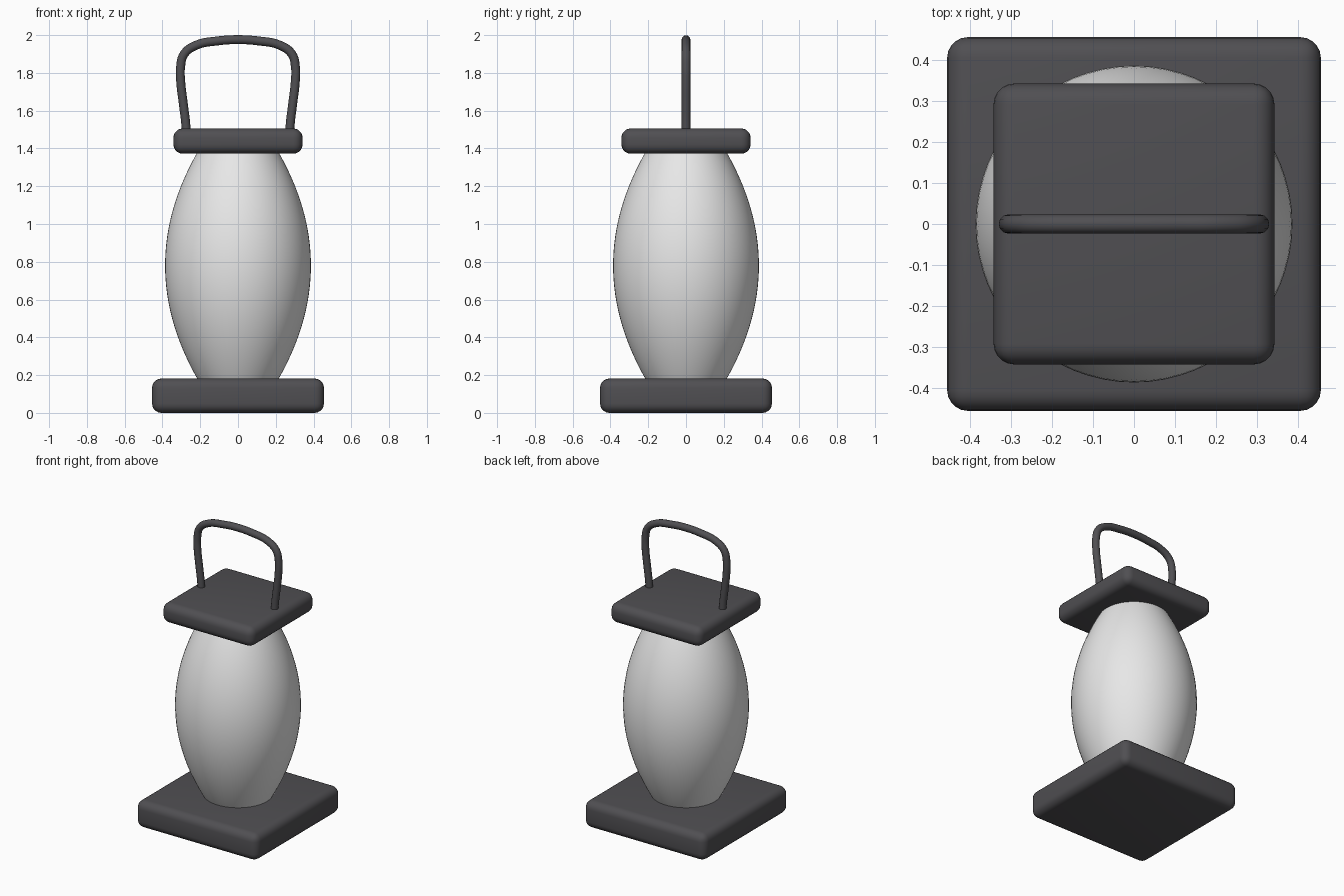
import bpy
import math

if "Cube" in bpy.data.objects:
    bpy.data.objects.remove(bpy.data.objects["Cube"], do_unlink=True)


def material(name, color):
    mat = bpy.data.materials.new(name)
    mat.use_nodes = True
    mat.diffuse_color = color
    mat.node_tree.nodes["Principled BSDF"].inputs["Base Color"].default_value = color
    return mat


dark_metal = material("dark grey metal", (0.08, 0.078, 0.085, 1))
frosted = material("frosted white glass", (0.8, 0.8, 0.8, 1))


def smooth(obj, angle):
    bpy.ops.object.select_all(action="DESELECT")
    obj.select_set(True)
    bpy.context.view_layer.objects.active = obj
    bpy.ops.object.shade_smooth_by_angle(angle=math.radians(angle))


def rounded_slab(name, width, bottom, top, bevel):
    bpy.ops.mesh.primitive_cube_add(size=1, location=(0, 0, (bottom + top) / 2))
    obj = bpy.context.object
    obj.name = name
    obj.scale = (width, width, top - bottom)
    bpy.ops.object.transform_apply(location=False, rotation=False, scale=True)
    mod = obj.modifiers.new("rounded edges", "BEVEL")
    mod.width = bevel
    mod.segments = 5
    bpy.ops.object.modifier_apply(modifier=mod.name)
    obj.data.materials.append(dark_metal)
    smooth(obj, 30)


# Square base and cap
rounded_slab("base", 0.91, 0, 0.182, 0.05)
rounded_slab("cap", 0.684, 1.372, 1.506, 0.05)

# Barrel-shaped globe, a cylinder bulged along its height
SIDES, RINGS, BOTTOM, TOP = 64, 32, 0.16, 1.40
middle = (BOTTOM + TOP) / 2
verts = []
for i in range(RINGS + 1):
    z = BOTTOM + (TOP - BOTTOM) * i / RINGS
    r = 0.386 - 0.475 * (z - middle) ** 2
    for j in range(SIDES):
        a = math.tau * j / SIDES
        verts.append((r * math.cos(a), r * math.sin(a), z))
faces = [(i * SIDES + j, i * SIDES + (j + 1) % SIDES,
          (i + 1) * SIDES + (j + 1) % SIDES, (i + 1) * SIDES + j)
         for i in range(RINGS) for j in range(SIDES)]
faces.append(tuple(reversed(range(SIDES))))
faces.append(tuple(range(RINGS * SIDES, (RINGS + 1) * SIDES)))
mesh = bpy.data.meshes.new("globe")
mesh.from_pydata(verts, [], faces)
mesh.materials.append(frosted)
globe = bpy.data.objects.new("globe", mesh)
bpy.context.collection.objects.link(globe)
smooth(globe, 40)

# Carrying handle, a mirrored path swept as a round tube
half = [(0.274, 1.45), (0.275, 1.51), (0.29, 1.64), (0.303, 1.75), (0.304, 1.83),
        (0.285, 1.90), (0.22, 1.947), (0.11, 1.969)]
path = half + [(0, 1.976)] + [(-x, z) for x, z in reversed(half)]
curve = bpy.data.curves.new("handle", "CURVE")
curve.dimensions = "3D"
curve.bevel_depth = 0.0235
curve.bevel_resolution = 4
curve.use_fill_caps = True
spline = curve.splines.new("BEZIER")
spline.resolution_u = 6
spline.bezier_points.add(len(path) - 1)
for point, (x, z) in zip(spline.bezier_points, path):
    point.co = (x, 0, z)
    point.handle_left_type = point.handle_right_type = "AUTO"
curve.materials.append(dark_metal)
handle = bpy.data.objects.new("handle", curve)
bpy.context.collection.objects.link(handle)
bpy.ops.object.select_all(action="DESELECT")
handle.select_set(True)
bpy.context.view_layer.objects.active = handle
bpy.ops.object.convert(target="MESH")
smooth(bpy.context.object, 50)
